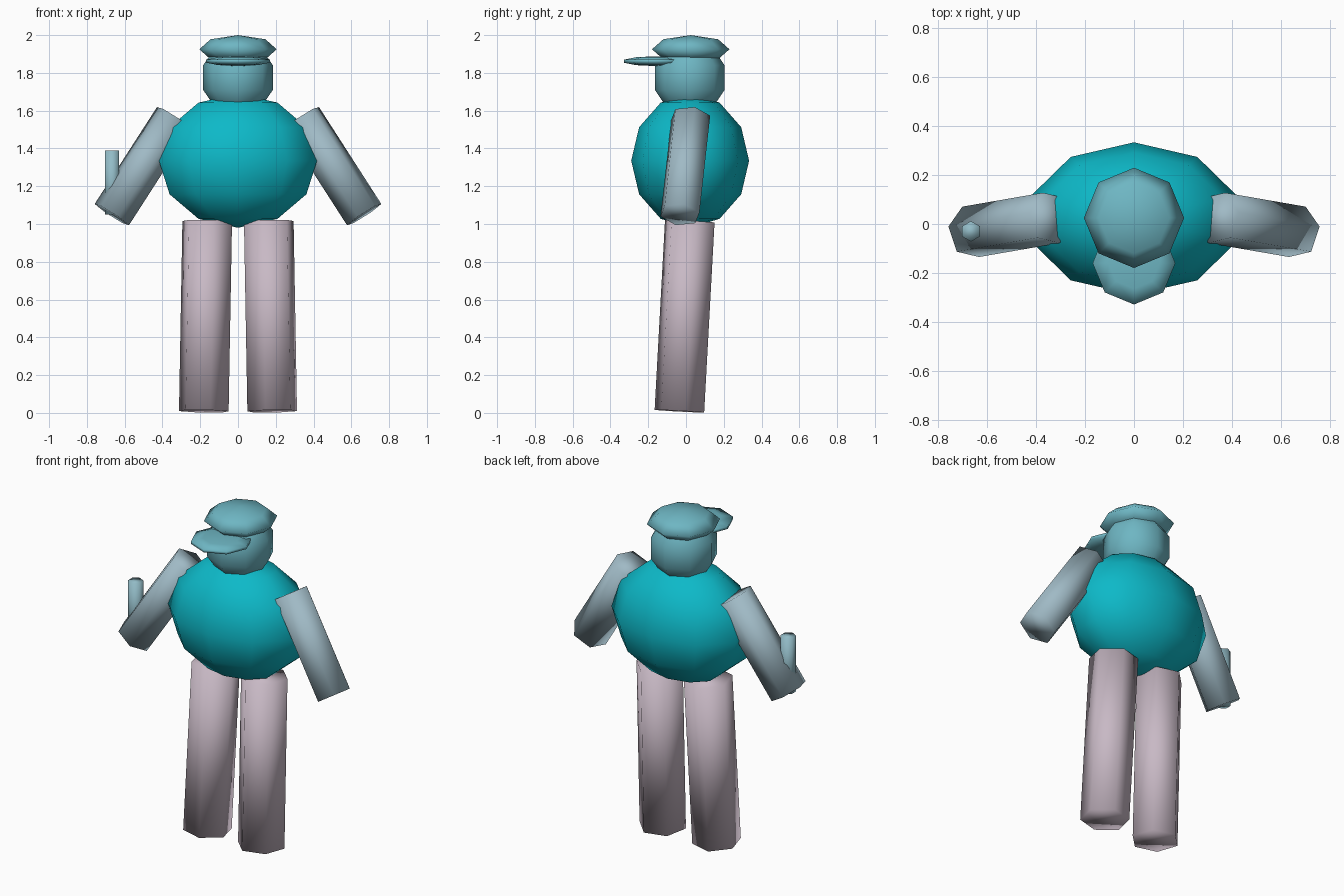
import bpy, bmesh, math
from mathutils import Matrix, Vector

if "Cube" in bpy.data.objects:
    bpy.data.objects.remove(bpy.data.objects["Cube"])


def material(name, rgb):
    m = bpy.data.materials.new(name)
    m.diffuse_color = (*rgb, 1)
    m.use_nodes = True
    m.node_tree.nodes["Principled BSDF"].inputs["Base Color"].default_value = m.diffuse_color
    return m


TEAL = material("bright teal", (0.004, 0.485, 0.578))
AQUA = material("soft aqua", (0.156, 0.468, 0.546))
GREY_BLUE = material("grey blue", (0.35, 0.49, 0.56))
MAUVE = material("pale mauve", (0.578, 0.485, 0.558))
PALE_BLUE = material("pale blue", (0.29, 0.50, 0.57))


def add_object(name, bm, mat):
    bmesh.ops.recalc_face_normals(bm, faces=bm.faces)
    for f in bm.faces:
        f.smooth = True
    mesh = bpy.data.meshes.new(name)
    bm.to_mesh(mesh)
    bm.free()
    mesh.materials.append(mat)
    ob = bpy.data.objects.new(name, mesh)
    bpy.context.collection.objects.link(ob)
    return ob


def ellipsoid(name, mat, centre, radii, segments, rings):
    bm = bmesh.new()
    bmesh.ops.create_uvsphere(
        bm, u_segments=segments, v_segments=rings, radius=1,
        matrix=Matrix.Translation(centre) @ Matrix.Diagonal((*radii, 1)))
    add_object(name, bm, mat)


def limb(name, mat, bottom, top, radius, twist):
    """Six-sided prism between two points; twist = angle of a corner from x."""
    a, b = Vector(bottom), Vector(top)
    d = b - a
    turn = Vector((0, 0, 1)).rotation_difference(d).to_matrix().to_4x4()
    bm = bmesh.new()
    bmesh.ops.create_cone(
        bm, cap_ends=True, segments=6, radius1=radius, radius2=radius,
        depth=d.length,
        matrix=Matrix.Translation((a + b) / 2) @ turn
        @ Matrix.Rotation(math.radians(twist - 30), 4, 'Z'))
    add_object(name, bm, mat)


# Round body, head and flat cap
ellipsoid("body", TEAL, (0, 0.022, 1.335), (0.44, 0.312, 0.355), 10, 6)
ellipsoid("head", AQUA, (0, 0.02, 1.775), (0.194, 0.194, 0.21), 8, 5)
ellipsoid("cap", AQUA, (0, 0.025, 1.925), (0.205, 0.205, 0.075), 8, 4)
ellipsoid("cap_visor", AQUA, (0, -0.16, 1.862), (0.178, 0.178, 0.026), 8, 5)

# Arms and legs, mirrored left and right
for s, side in ((-1, "right"), (1, "left")):
    limb(side + "_arm", GREY_BLUE, (s * 0.668, -0.032, 1.05),
         (s * 0.338, 0.025, 1.563), 0.109, s * 10)
    limb(side + "_leg", MAUVE, (s * 0.181, -0.035, 0.009),
         (s * 0.163, 0.02, 1.015), 0.136, s * 15)

# Raised thumb
limb("thumb", PALE_BLUE, (-0.667, -0.03, 1.05), (-0.667, -0.03, 1.39), 0.042, 30)
